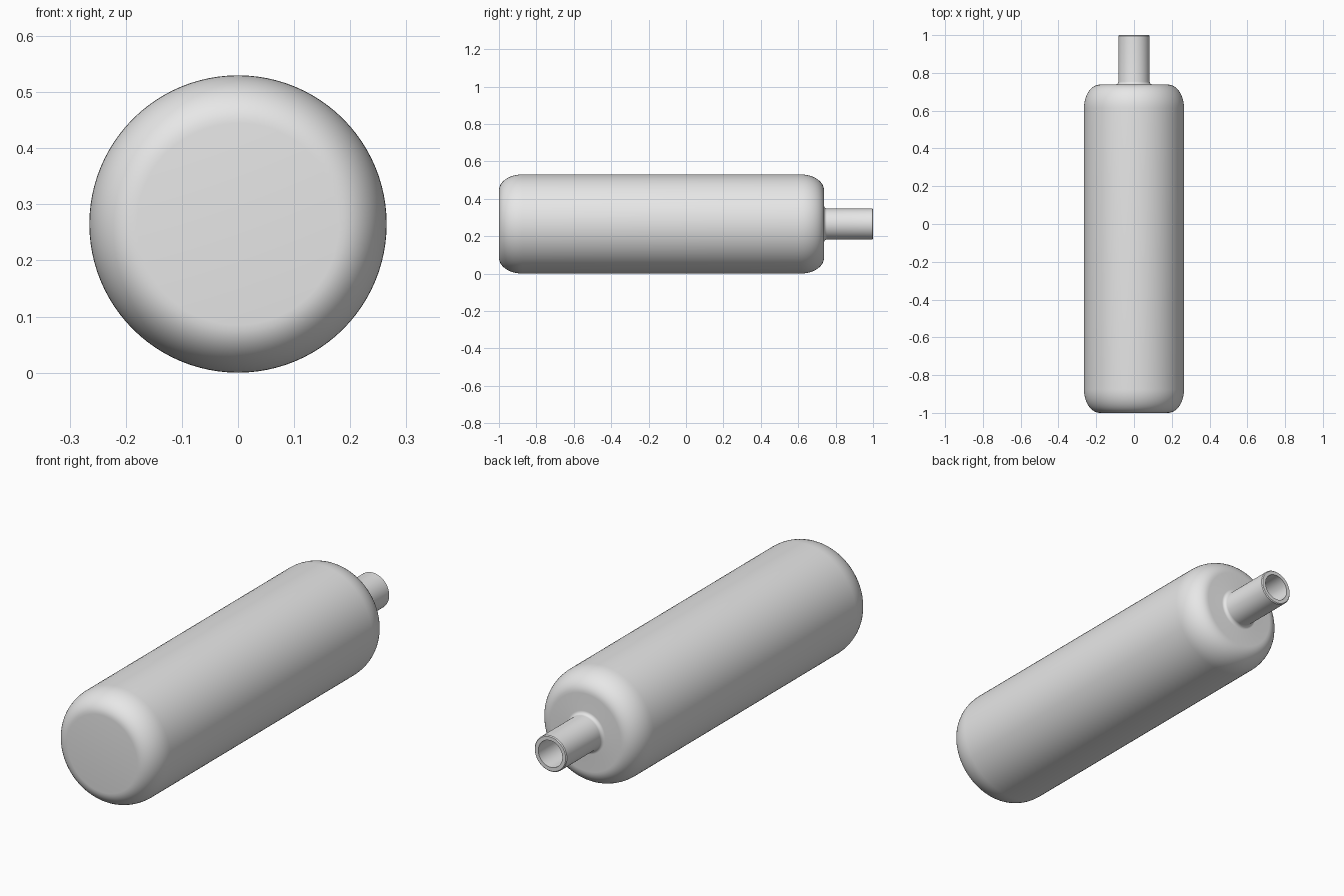
import bpy, bmesh
from math import sin, cos, pi, radians
from mathutils import Vector

old = bpy.data.objects.get("Cube")
if old:
    bpy.data.objects.remove(old, do_unlink=True)

R = 0.265          # body radius, also the height of the axis
FRONT, SHOULDER, TIP = -1.0, 0.738, 1.0
NECK, BORE, WALL = 0.083, 0.062, 0.02
SEGMENTS = 96


def arc(r, y, dr, dy, start, end, steps=12):
    """Elliptical arc of (radius, y) points around the centre (r, y)."""
    angles = [start + (end - start) * i / steps for i in range(steps + 1)]
    return [(r + dr * cos(a), y + dy * sin(a)) for a in angles]


def lathe(name, profile, material):
    """Spin a (radius, y) profile around the long axis."""
    bm = bmesh.new()
    verts = [bm.verts.new((r, y, R)) for r, y in profile]
    edges = [bm.edges.new(pair) for pair in zip(verts, verts[1:])]
    bmesh.ops.spin(bm, geom=verts + edges, cent=Vector((0, 0, R)), axis=(0, 1, 0),
                   angle=2 * pi, steps=SEGMENTS, use_duplicate=False)
    bmesh.ops.remove_doubles(bm, verts=bm.verts[:], dist=1e-5)
    bmesh.ops.recalc_face_normals(bm, faces=bm.faces[:])
    mesh = bpy.data.meshes.new(name)
    bm.to_mesh(mesh)
    bm.free()
    mesh.materials.append(material)
    obj = bpy.data.objects.new(name, mesh)
    bpy.context.collection.objects.link(obj)
    bpy.ops.object.select_all(action='DESELECT')
    obj.select_set(True)
    bpy.context.view_layer.objects.active = obj
    bpy.ops.object.shade_smooth_by_angle(angle=radians(40))
    return obj


grey = bpy.data.materials.new("light grey")
grey.use_nodes = True
grey.diffuse_color = (0.8, 0.8, 0.8, 1)
grey.node_tree.nodes["Principled BSDF"].inputs["Base Color"].default_value = (0.8, 0.8, 0.8, 1)

# Outer skin: flat base, rounded edges, straight side, shoulder, neck fillet
round_r, round_y, fillet = 0.085, 0.125, 0.016
outer = [(0, FRONT)]
outer += arc(R - round_r, FRONT + round_y, round_r, round_y, -pi / 2, 0)
outer += arc(R - round_r, SHOULDER - round_y, round_r, round_y, 0, pi / 2)
outer += arc(NECK + fillet, SHOULDER + fillet, fillet, fillet, 1.5 * pi, pi, 6)
outer += [(NECK, TIP - 0.004), (NECK - 0.004, TIP)]

# Inner skin: bore of the neck opening into the hollow body
inner = [(BORE, TIP), (BORE, SHOULDER - WALL)]
inner += arc(R - round_r, SHOULDER - round_y, round_r - WALL, round_y - WALL, pi / 2, 0)
inner += arc(R - round_r, FRONT + round_y, round_r - WALL, round_y - WALL, 0, -pi / 2)
inner += [(0, FRONT + WALL)]

lathe("bottle_body_with_neck", outer + inner, grey)
